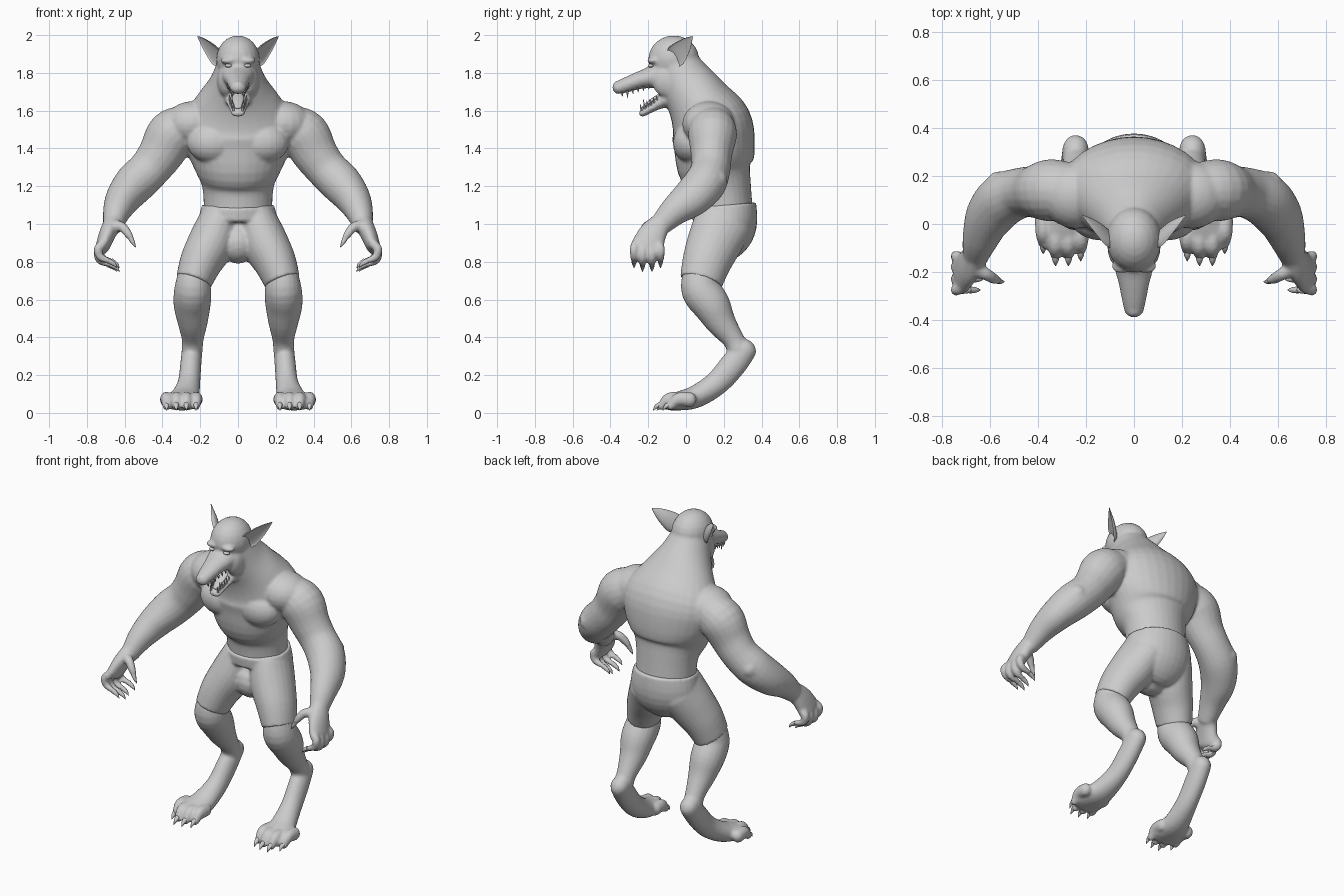
import bpy, bmesh, math
from mathutils import Vector

X, Y = Vector((1, 0, 0)), Vector((0, 1, 0))
fur = bpy.data.materials.new("grey")
fur.diffuse_color = (0.6, 0.6, 0.6, 1)


def spline(pts, steps):
    """Catmull-Rom interpolation of section tuples."""
    out = []
    for i in range(len(pts) - 1):
        a, b, c, d = (pts[max(i - 1, 0)], pts[i], pts[i + 1], pts[min(i + 2, len(pts) - 1)])
        for k in range(steps):
            t = k / steps
            out.append([0.5 * (2 * q + (r - p) * t + (2 * p - 5 * q + 4 * r - s) * t * t
                               + (3 * q - p - 3 * r + s) * t ** 3) for p, q, r, s in zip(a, b, c, d)])
    return out + [list(pts[-1])]


def loft(bm, pts, ref=X, ends=(1, 1), n=20, steps=4, both=False, cup=0):
    """Elliptical tube through (x, y, z, half width along ref, half depth); ends rounded if 1."""
    secs = spline(pts, steps)
    pos = [Vector(s[:3]) for s in secs]
    rows = []
    for i, s in enumerate(secs):
        t = (pos[min(i + 1, len(pos) - 1)] - pos[max(i - 1, 0)]).normalized()
        rows.append((pos[i], t, max(s[3], .001), max(s[4], .001)))
    for end, sign in ((0, -1), (1, 1)):
        if ends[end]:
            p, t, a, b = rows[-end]
            caps = [(p + t * sign * min(a, b) * math.sin(w), t, a * math.cos(w), b * math.cos(w))
                    for w in (.4, .8, 1.15, 1.45)]
            rows = rows + caps if end else caps[::-1] + rows
    for sx in ((1, -1) if both else (1,)):
        rings = []
        for p, t, a, b in rows:
            u = (ref - t * ref.dot(t)).normalized()
            v = t.cross(u)
            ring = []
            for k in range(n):
                w = 2 * math.pi * k / n
                h = math.sin(w) * (-cup if cup and math.sin(w) > 0 else 1)
                co = p + u * a * math.cos(w) + v * b * h
                ring.append(bm.verts.new((co.x * sx, co.y, co.z)))
            rings.append(ring)
        for r, q in zip(rings, rings[1:]):
            for k in range(n):
                bm.faces.new((r[k], r[(k + 1) % n], q[(k + 1) % n], q[k]))
        bm.faces.new(rings[0])
        bm.faces.new(rings[-1])


def ball(bm, c, r, both=False):
    """Ellipsoid."""
    for sx in ((1, -1) if both else (1,)):
        for v in bmesh.ops.create_uvsphere(bm, u_segments=20, v_segments=12, radius=1)["verts"]:
            v.co = ((v.co.x * r[0] + c[0]) * sx, v.co.y * r[1] + c[1], v.co.z * r[2] + c[2])


def finish(name, bm, voxel=0, smooth=5):
    bmesh.ops.recalc_face_normals(bm, faces=bm.faces)
    me = bpy.data.meshes.new(name)
    bm.to_mesh(me)
    bm.free()
    me.materials.append(fur)
    ob = bpy.data.objects.new(name, me)
    bpy.context.collection.objects.link(ob)
    bpy.context.view_layer.objects.active = ob
    ob.select_set(True)
    bpy.ops.object.shade_smooth_by_angle(angle=math.radians(50))
    ob.select_set(False)
    if voxel:
        m = ob.modifiers.new("blend", 'REMESH')
        m.mode, m.voxel_size, m.use_smooth_shade = 'VOXEL', voxel, True
        m = ob.modifiers.new("soften", 'SMOOTH')
        m.factor, m.iterations = 0.5, smooth


claws = bmesh.new()

# Torso and neck, bending forward into the head
bm = bmesh.new()
loft(bm, [(0, .20, 1.06, .18, .155), (0, .185, 1.2, .19, .16), (0, .155, 1.3, .235, .20),
          (0, .15, 1.42, .29, .215), (0, .13, 1.53, .31, .215), (0, .065, 1.65, .23, .17),
          (0, 0, 1.75, .155, .145), (0, -.05, 1.84, .115, .12)], ends=(0, 1), n=32)
ball(bm, (.13, .03, 1.43), (.14, .1, .11), True)
ball(bm, (.24, .12, 1.53), (.15, .14, .12), True)
# Arms
loft(bm, [(.28, .14, 1.51, .12, .12), (.35, .14, 1.47, .13, .135), (.41, .135, 1.37, .11, .12),
          (.47, .13, 1.29, .105, .11), (.545, .10, 1.215, .112, .11), (.605, .03, 1.14, .105, .095),
          (.64, -.06, 1.07, .08, .075), (.66, -.13, 1.00, .06, .055)], ref=Y, both=True)
ball(bm, (.56, .16, 1.235), (.06, .06, .06), True)
# Hands with curled fingers and thumb
loft(bm, [(.66, -.13, 1.01, .055, .05), (.69, -.175, .95, .075, .045),
          (.715, -.205, .885, .085, .038)], ref=Y, both=True)
for i, (y, dz) in enumerate(((-.275, .02), (-.23, 0), (-.18, 0), (-.135, .02))):
    tip = (.685 - .012 * (i % 2), y, .785 + dz)
    loft(bm, [(.72, y * .9 - .02, .89, .026, .026), (.742, y, .845 + dz, .024, .024),
              (.728, y, .805 + dz, .021, .021), (*tip, .015, .015)], ref=Y, n=10, both=True)
    loft(claws, [(*tip, .015, .015), (tip[0] - .03, y, tip[2] - .018, .01, .01),
                 (tip[0] - .045, y, tip[2] - .038, .001, .001)], ref=Y, ends=(0, 0), n=8, both=True)
loft(bm, [(.67, -.18, .99, .035, .035), (.615, -.21, .985, .027, .027),
          (.58, -.23, .945, .022, .022), (.565, -.235, .92, .015, .015)], ref=Y, n=10, both=True)
loft(claws, [(.568, -.235, .925, .015, .015), (.555, -.24, .90, .01, .01),
             (.54, -.24, .875, .001, .001)], ref=Y, ends=(0, 0), n=8, both=True)
# Skull, cheeks, brows and muzzle
ball(bm, (0, -.065, 1.872), (.115, .135, .126))
ball(bm, (.06, -.1, 1.76), (.05, .08, .09), True)
ball(bm, (.05, -.175, 1.865), (.045, .032, .018), True)
loft(bm, [(0, -.1, 1.80, .1, .085), (0, -.19, 1.775, .08, .058), (0, -.25, 1.76, .064, .046),
          (0, -.32, 1.735, .05, .04), (0, -.355, 1.722, .042, .035)])
ball(bm, (0, -.368, 1.74), (.028, .018, .016))
# Lower jaw
loft(bm, [(0, -.05, 1.70, .085, .075), (0, -.11, 1.66, .07, .045), (0, -.17, 1.622, .052, .025),
          (0, -.23, 1.587, .038, .02)])
finish("upper_body", bm, .009, 5)

# Eyes
bm = bmesh.new()
ball(bm, (.05, -.186, 1.838), (.02, .016, .01), True)
finish("eyes", bm)

# Tongue
bm = bmesh.new()
loft(bm, [(0, -.12, 1.69, .03, .012), (0, -.18, 1.655, .028, .01), (0, -.225, 1.618, .018, .008)])
finish("tongue", bm)

# Teeth along both jaws, larger at the fangs
bm = bmesh.new()
for i in range(6):
    f = i / 5
    big = .04 if i == 4 else .024
    x, y, z = .052 - .024 * f, -.20 - .14 * f, 1.735 - .037 * f
    loft(bm, [(x, y, z, .009, .009), (x, y + .004, z - big, .001, .001)],
         ends=(0, 0), n=6, steps=1, both=True)
    x, y, z = .045 - .02 * f, -.15 - .085 * f, 1.645 - .045 * f
    loft(bm, [(x, y, z, .008, .008), (x, y - .008, z + big + .012, .001, .001)],
         ends=(0, 0), n=6, steps=1, both=True)
finish("teeth", bm)

# Cupped pointed ears
bm = bmesh.new()
loft(bm, [(.085, -.085, 1.855, .04, .03), (.125, -.055, 1.89, .058, .032), (.16, -.02, 1.93, .046, .026),
          (.19, .01, 1.965, .026, .014), (.215, .035, 1.993, .002, .002)],
     ref=Vector((0, -.5, 1)), ends=(0, 0), both=True, cup=.35)
finish("ears", bm)

# Shorts
bm = bmesh.new()
loft(bm, [(0, .20, 1.10, .192, .172), (0, .205, 1.0, .212, .17), (0, .18, .93, .19, .15),
          (0, .15, .90, .11, .11)], ends=(0, 1), n=32)
loft(bm, [(.10, .195, 1.0, .115, .155), (.14, .15, .90, .125, .145), (.195, .11, .80, .113, .13),
          (.235, .08, .695, .096, .114)], ends=(1, 0), n=24, both=True)
finish("shorts", bm, .009, 4)

# Lower legs with raised hocks
bm = bmesh.new()
loft(bm, [(.235, .08, .73, .085, .098), (.24, .08, .65, .098, .105), (.243, .135, .57, .098, .1),
          (.24, .185, .48, .08, .08), (.24, .25, .39, .058, .058), (.243, .28, .33, .056, .06)], both=True)
loft(bm, [(.243, .31, .335, .055, .065), (.25, .25, .255, .056, .07), (.26, .16, .155, .06, .065),
          (.28, .05, .085, .078, .06), (.297, -.04, .062, .1, .05), (.3, -.08, .05, .1, .038)], both=True)
# Toes
for x, y in ((.222, -.01), (.273, -.03), (.327, -.03), (.378, .02)):
    loft(bm, [(x, y, .07, .036, .04), (x, y - .06, .072, .033, .036),
              (x, y - .1, .036, .022, .022)], n=12, both=True)
    loft(claws, [(x, y - .1, .045, .016, .016), (x, y - .125, .035, .012, .012),
                 (x, y - .145, .012, .001, .001)], ends=(0, 0), n=8, both=True)
finish("lower_legs", bm, .009, 4)
finish("claws", claws)
